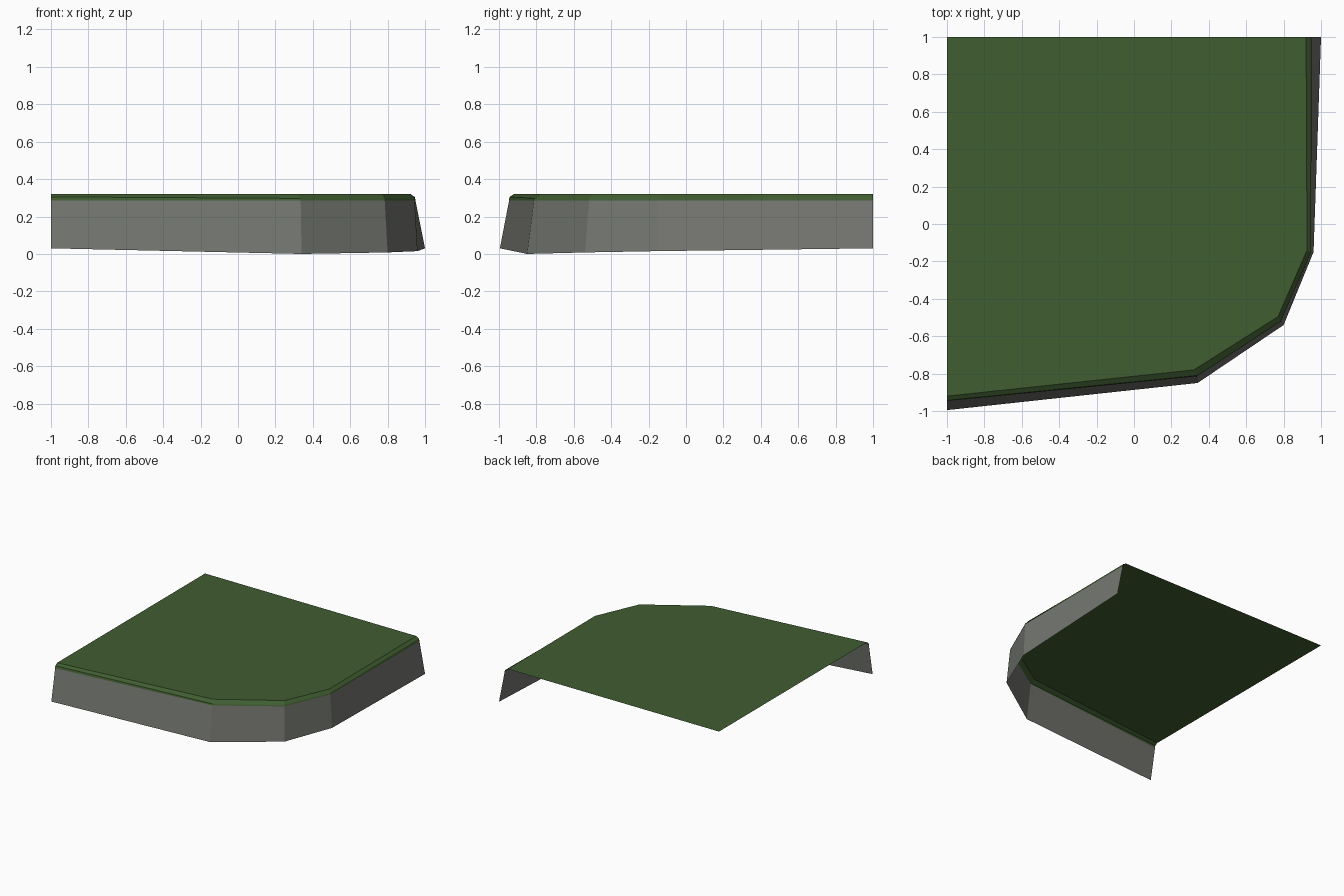
import bpy
import bmesh

cube = bpy.data.objects.get("Cube")
if cube:
    bpy.data.objects.remove(cube, do_unlink=True)


def make_material(name, colour):
    mat = bpy.data.materials.new(name)
    mat.use_nodes = True
    mat.diffuse_color = colour
    mat.node_tree.nodes["Principled BSDF"].inputs["Base Color"].default_value = colour
    return mat


grass_green = make_material("grass green", (0.051, 0.109, 0.030, 1))
stone_grey = make_material("stone grey", (0.181, 0.188, 0.168, 1))

# Outlines from the front right end, round the corner, to the back left end
top_edge = [(-1, -.92, .32), (.32, -.78, .32), (.77, -.495, .32), (.925, -.14, .32), (.92, 1, .32)]
lip_edge = [(-1, -.943, .305), (.335, -.81, .297), (.783, -.517, .295), (.943, -.15, .297), (.945, 1, .305)]
wall_top = [(-1, -.945, .29), (.335, -.812, .29), (.784, -.518, .29), (.944, -.15, .29), (.948, 1, .29)]
wall_foot = [(-1, -.995, .03), (.34, -.85, 0), (.80, -.54, .008), (.96, -.15, .015), (1, 1, .03)]

# Hem of the turf hangs just outside the wall
lip_hem = [(x + (.002 if i else 0), y - (.002 if i < 4 else 0), z - .004)
           for i, (x, y, z) in enumerate(wall_top)]


def build_strips(name, rings, mat, cap_corner=None):
    """Loft open outlines from top to bottom; optionally close the top."""
    bm = bmesh.new()
    rows = [[bm.verts.new(p) for p in ring] for ring in rings]
    for upper, lower in zip(rows, rows[1:]):
        for i in range(len(upper) - 1):
            bm.faces.new((lower[i], lower[i + 1], upper[i + 1], upper[i]))
    if cap_corner:
        bm.faces.new(rows[0] + [bm.verts.new(cap_corner)])
    mesh = bpy.data.meshes.new(name)
    bm.to_mesh(mesh)
    bm.free()
    mesh.materials.append(mat)
    obj = bpy.data.objects.new(name, mesh)
    bpy.context.collection.objects.link(obj)
    return obj


# Turf slab with its sloped rim and short hem
build_strips("grass_top", [top_edge, lip_edge, lip_hem], grass_green, (-1, 1, .32))

# Leaning stone wall under the rim, open at the back
build_strips("cliff_wall", [wall_top, wall_foot], stone_grey)
